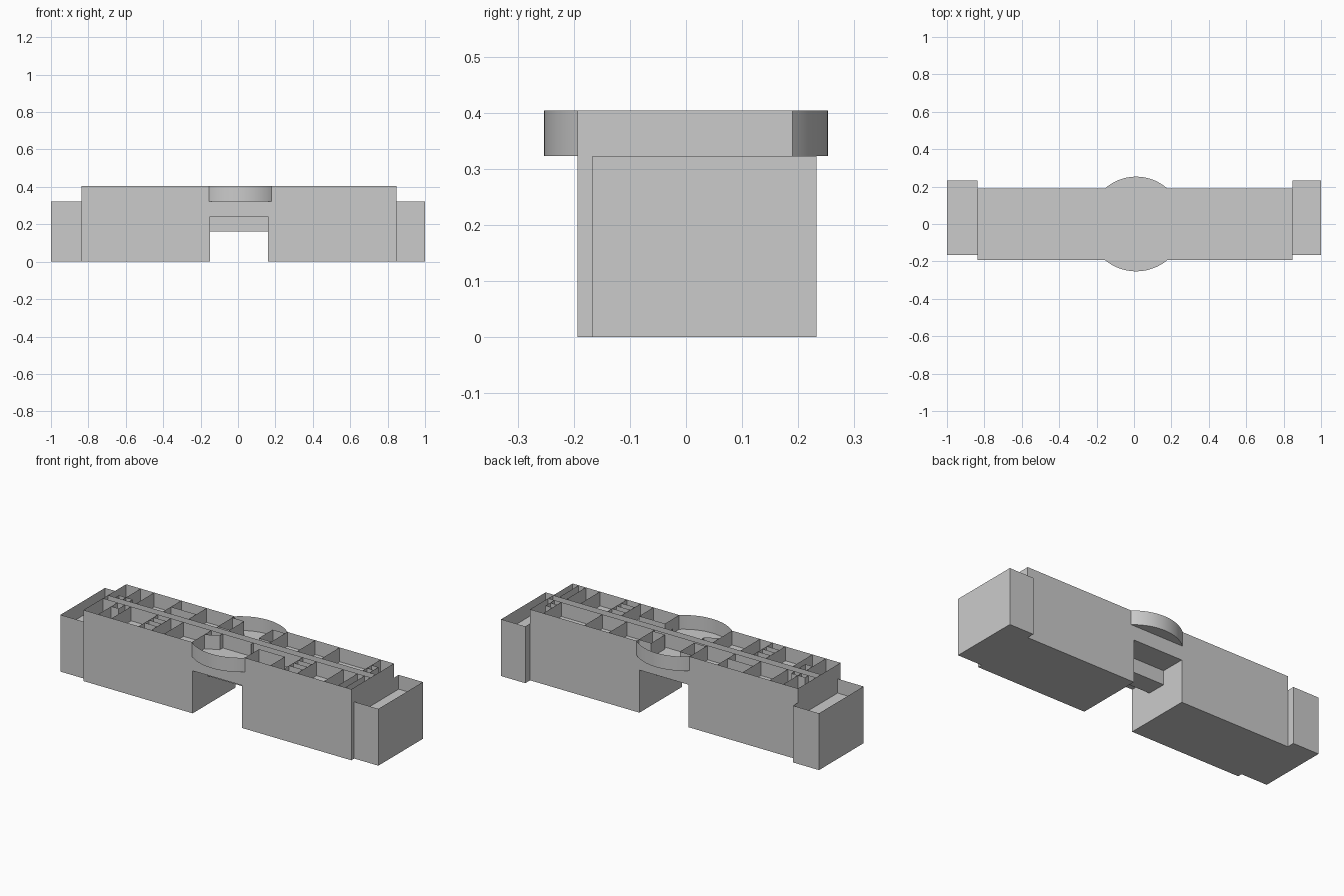
import bpy, math

if "Cube" in bpy.data.objects:
    bpy.data.objects.remove(bpy.data.objects["Cube"])

X0, X1 = -0.837, 0.848          # main body ends
Y0, Y1 = -0.193, 0.190          # main body front and back
G0, G1 = -0.150, 0.160          # passage through the middle
A0, A1 = -0.155, 0.178          # width of the bowed bays
Z2, Z3, Z4, TOP = 0.162, 0.242, 0.323, 0.404
C0, C1 = -0.018, 0.027          # corridor sides


def mesh_object(name, verts, faces, smooth=False):
    me = bpy.data.meshes.new(name)
    me.from_pydata(verts, [], faces)
    me.update()
    if smooth:
        for p in me.polygons:
            p.use_smooth = True
    ob = bpy.data.objects.new(name, me)
    bpy.context.collection.objects.link(ob)
    return ob


def walls(name, paths, z0, z1, smooth=False):
    """Thin upright sheets along each plan polyline."""
    verts, faces = [], []
    for path in paths:
        for i, (x, y) in enumerate(path):
            n = len(verts)
            verts += [(x, y, z0), (x, y, z1)]
            if i:
                faces.append((n - 2, n, n + 1, n - 1))
    return mesh_object(name, verts, faces, smooth)


def floor(name, plan, z):
    return mesh_object(name, [(x, y, z) for x, y in plan], [tuple(range(len(plan)))])


def rect(x0, x1, y0, y1):
    return [(x0, y0), (x1, y0), (x1, y1), (x0, y1)]


def bay_arc(edge, tip, n=32):
    """Circular arc bulging from the wall line to the tip, left to right."""
    cx, h, s = (A0 + A1) / 2, (A1 - A0) / 2, abs(tip - edge)
    r = (h * h + s * s) / (2 * s)
    a = math.asin(h / r)
    sg = 1 if tip > edge else -1
    pts = []
    for i in range(n + 1):
        t = -a + 2 * a * i / n
        pts.append((cx + r * math.sin(t), tip + sg * r * (math.cos(t) - 1)))
    return pts


# main shell: front and back walls from one profile, joined underneath
profile = [(X0, 0), (G0, 0), (G0, Z3), (G1, Z3), (G1, 0), (X1, 0),
           (X1, TOP), (A1, TOP), (A1, Z4), (A0, Z4), (A0, TOP), (X0, TOP)]
n = len(profile)
verts = [(x, Y0, z) for x, z in profile] + [(x, Y1, z) for x, z in profile]
faces = [tuple(range(n)), tuple(reversed(range(n, 2 * n)))]
for i in range(-1, 6):
    a, b = i % n, (i + 1) % n
    faces.append((b, a, a + n, b + n))
mesh_object("main_shell", verts, faces)

# bowed bays and top storey floor
front_arc, back_arc = bay_arc(Y0, -0.253), bay_arc(Y1, 0.253)
walls("front_bay", [front_arc], Z4, TOP, True)
walls("back_bay", [back_arc], Z4, TOP, True)
floor("top_floor", [(X0, Y0)] + front_arc + [(X1, Y0), (X1, Y1)]
      + back_arc[::-1] + [(X0, Y1)], Z4)

# recessed link crossing the passage
link = rect(G0, G1, -0.06, 0.05)
walls("link_walls", [link[:2], link[2:]], Z2, Z3)
floor("link_underside", link[::-1], Z2)

# open-topped end wings
for name, x0, x1 in (("left_wing", -1, X0), ("right_wing", X1, 1)):
    plan = rect(x0, x1, -0.167, 0.233)
    walls(name + "_walls", [plan + plan[:1]], 0, Z4)
    floor(name + "_floor", plan, Z3)
    floor(name + "_base", plan[::-1], 0)

# corridor walls
walls("corridor_walls", [[(X0, y), (X1, y)] for y in (C0, C1)], Z4, TOP)

# room partitions
back_x = (-0.745, -0.66, -0.49, -0.33, A0, A1, 0.353, 0.507, 0.765)
front_x = (-0.745, -0.66, -0.49, -0.33, A0, 0.42, 0.507, 0.676, 0.765, 0.81)
walls("back_partitions", [[(x, C1), (x, Y1)] for x in back_x], Z4, TOP)
walls("front_partitions", [[(x, Y0), (x, C0)] for x in front_x], Z4, TOP)

# small closets, lobbies and angled screens
walls("inner_rooms", [
    [(-0.49, 0.097), (-0.33, 0.097)],
    [(A0, 0.17), (-0.08, 0.17), (-0.08, 0.04), (A0, 0.04)],
    [(A1, 0.17), (0.10, 0.17), (0.10, 0.045), (A1, 0.045)],
    [(0.765, 0.107), (0.808, 0.107), (0.808, C1)],
    [(0.765, 0.065), (0.808, 0.065)],
    [(-0.79, C1), (-0.79, 0.058), (-0.703, 0.058), (-0.703, C1)],
    [(-0.745, -0.075), (-0.698, -0.075), (-0.698, C0)],
    [(A0, -0.08), (-0.083, -0.045), (-0.083, C0)],
    [(A1, Y0), (A1, -0.065), (0.34, -0.065), (0.34, Y0)],
    [(0.11, C0), (0.11, -0.04)],
], Z4, TOP)

# rows of cubicles
for name, x0, x1 in (("left_cubicles", -0.49, -0.41), ("right_cubicles", 0.42, 0.507)):
    walls(name, [[(x0, y), (x1, y)] for y in (-0.06, -0.10, -0.14)]
          + ([[(x1, Y0), (x1, C0)]] if x0 < 0 else []), Z4, TOP)
